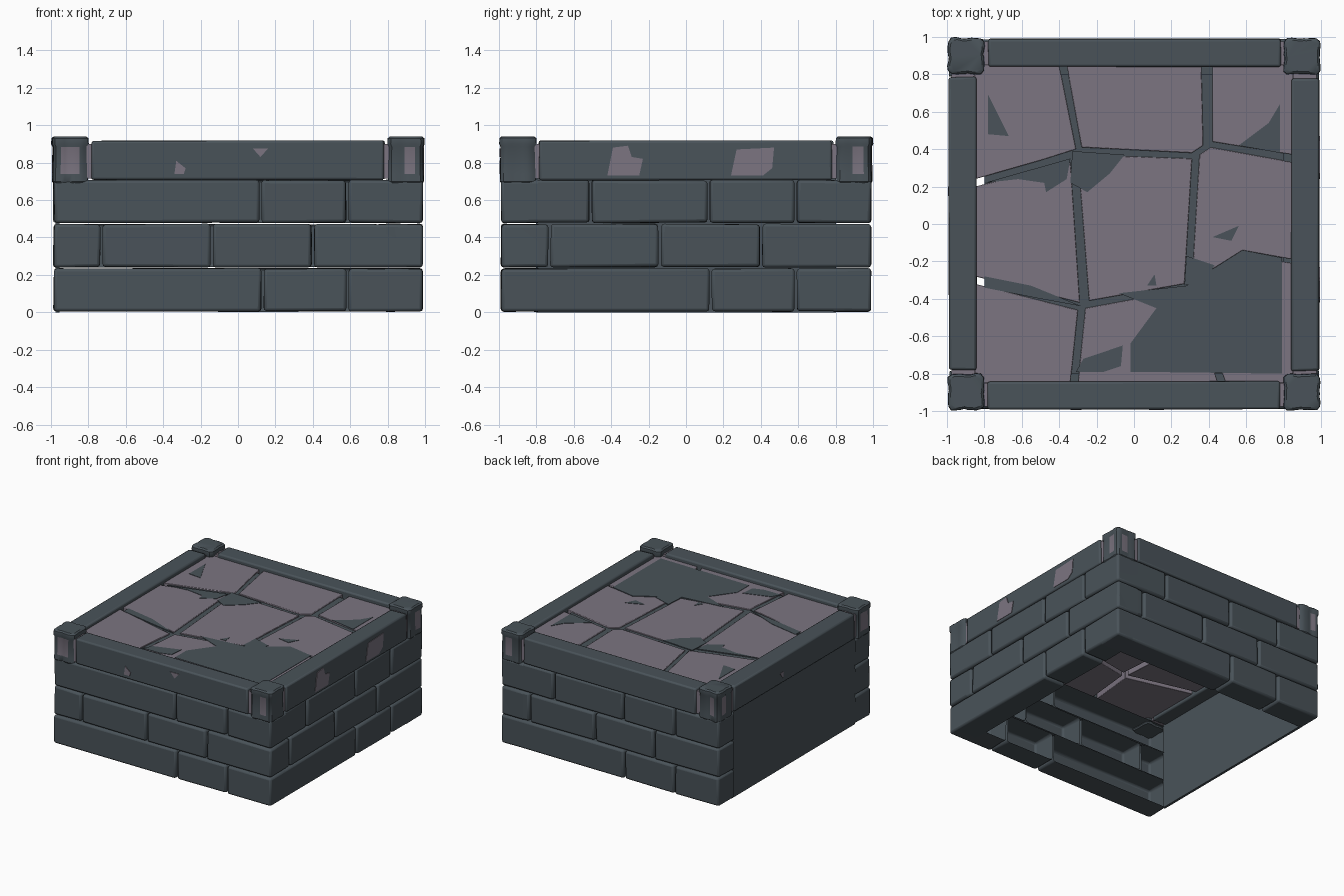
import bpy, bmesh, math, random
from mathutils import Matrix, Vector

random.seed(4)
cube = bpy.data.objects.get("Cube")
if cube:
    bpy.data.objects.remove(cube, do_unlink=True)

made = []


def material(name, rgb):
    mat = bpy.data.materials.new(name)
    mat.use_nodes = True
    color = (*rgb, 1)
    mat.diffuse_color = color
    mat.node_tree.nodes["Principled BSDF"].inputs["Base Color"].default_value = color
    return mat


slate = material("dark slate", (.067, .086, .1))
mauve = material("mauve stone", (.2, .177, .218))


def finish(bm, name, mats, matrix=None, bevel=0):
    """Turn a bmesh into an object, optionally placed and bevelled."""
    bmesh.ops.recalc_face_normals(bm, faces=bm.faces)
    if matrix:
        bm.transform(matrix)
    mesh = bpy.data.meshes.new(name)
    bm.to_mesh(mesh)
    bm.free()
    obj = bpy.data.objects.new(name, mesh)
    bpy.context.collection.objects.link(obj)
    for mat in mats:
        mesh.materials.append(mat)
    if bevel:
        mod = obj.modifiers.new("rounded edges", "BEVEL")
        mod.width, mod.segments = bevel, 2
    made.append(obj)
    return obj


def box(name, low, high, mat, matrix=None, bevel=0, jitter=0, open_back=False):
    bm = bmesh.new()
    low, high = Vector(low), Vector(high)
    bmesh.ops.create_cube(bm, size=1)
    bm.normal_update()
    back = [f for f in bm.faces if f.normal.y > .9]
    for v in bm.verts:
        for i in range(3):
            v.co[i] = (low[i] if v.co[i] < 0 else high[i]) + random.uniform(-jitter, jitter)
    if open_back:
        bmesh.ops.delete(bm, geom=back, context="FACES_ONLY")
    return finish(bm, name, [mat], matrix, bevel)


def prism(name, points, bottom, top, mat, matrix=None, bevel=0):
    """Raise a flat outline into a closed block between two heights."""
    bm = bmesh.new()
    low = [bm.verts.new((x, y, bottom)) for x, y in points]
    high = [bm.verts.new((x, y, top)) for x, y in points]
    bm.faces.new(low)
    bm.faces.new(high)
    for i in range(len(points)):
        bm.faces.new((low[i - 1], low[i], high[i], high[i - 1]))
    return finish(bm, name, [mat], matrix, bevel)


def side(turns):
    return Matrix.Rotation(turns * math.pi / 2, 4, "Z")


# Hollow-backed brick walls on three sides: running bond in three courses
EDGE, INNER, GAP = .987, .79, .007
COURSES = [(.005, .234, [.13, .585]),
           (.242, .471, [-.73, -.14, .4]),
           (.479, .706, [-.51, .12, .585])]
for turns, label in enumerate(["front", "left", "back"]):
    for bottom, top, joints in COURSES:
        stops = [-EDGE + .004] + joints + [EDGE]
        if label == "front" and -.51 in stops:
            stops.remove(-.51)
        for start, end in zip(stops, stops[1:]):
            box(label + "_brick",
                (start + (GAP if start in joints else 0), -EDGE, bottom),
                (end - (GAP if end in joints else 0), -INNER, top),
                slate, side(turns), .016, .003, open_back=True)

# Plain slab closing the remaining side
box("right_wall_panel", (-.8, -.975, 0), (.8, -.955, .72), slate, side(3))

# Top rails, with a paler core showing at their ends
for turns, label in enumerate(["front", "left", "back", "right"]):
    spin = side(turns)
    box(label + "_rail", (-.785, -.99, .708), (.78, -.842, .917), slate, spin, .012, .003)
    box(label + "_rail_core", (-.815, -.975, .715), (.815, -.85, .9), mauve, spin)

# Worn corner posts: lumpy square rings, paler in the grooves of the sides
LEVELS = [(.69, .09), (.7, .098), (.74, .097), (.885, .095), (.9, .102), (.93, .1), (.94, .088)]
SEGMENTS = 32
for turns in range(4):
    bm = bmesh.new()
    rings = []
    lumps = [random.uniform(-.025, .02) for i in range(SEGMENTS)]
    for z, half in LEVELS:
        ring = []
        for i in range(SEGMENTS):
            a = 2 * math.pi * (i + .5) / SEGMENTS
            c, s = math.cos(a), math.sin(a)
            r = half / (abs(c) ** 5 + abs(s) ** 5) ** .2
            r *= .965 - .045 * math.cos(4 * a) + .02 * math.sin(8 * a + turns) + lumps[i]
            ring.append(bm.verts.new((r * c, r * s, z)))
        rings.append(ring)
    bm.faces.new(rings[0])
    bm.faces.new(rings[-1])
    for low, high in zip(rings, rings[1:]):
        for i in range(SEGMENTS):
            j = (i + 1) % SEGMENTS
            face = bm.faces.new((low[i], low[j], high[j], high[i]))
            mid = face.calc_center_median()
            along = min(mid.x, mid.y, key=abs)
            groove = -.05 < along < (.045 if turns == 0 else 0)
            bare = turns == 1 and mid.y < -.06
            if groove and not bare and .74 < mid.z < .885 and mid.x < .07:
                face.material_index = 1
    place = side(turns) @ Matrix.Translation((-.898, -.898, 0))
    finish(bm, "corner_post", [slate, mauve], place)

# Floor: thin mortar sheet between thick irregular flagstones
FLOOR = .885
box("mortar_sheet", (-.8, -.8, .872), (.8, .8, .876), slate)
FLAGSTONES = [
    [(-.85, .85), (-.4, .85), (-.31, .4), (-.5, .34), (-.85, .24)],
    [(-.36, .85), (.36, .85), (.37, .42), (.31, .38), (-.28, .41)],
    [(.42, .85), (.85, .85), (.85, .37), (.42, .44)],
    [(-.85, .2), (-.34, .33), (-.29, -.42), (-.85, -.28)],
    [(-.3, .37), (.31, .35), (.27, -.32), (-.24, -.41)],
    [(.35, .37), (.41, .41), (.85, .33), (.85, -.19), (.58, -.14), (.31, -.31)],
    [(-.85, -.32), (-.3, -.46), (-.34, -.85), (-.85, -.85)],
    [(-.26, -.45), (.28, -.35), (.45, -.85), (-.3, -.85)],
    [(.31, -.35), (.58, -.16), (.85, -.21), (.85, -.85), (.49, -.85)],
]
for outline in FLAGSTONES:
    prism("flagstone", outline, .735, FLOOR, mauve, bevel=.004)

# Dark worn patches lying on the flagstones
FLOOR_PATCHES = [
    [(-.08, -.37), (.28, -.33), (.58, -.14), (.79, -.18), (.79, -.8), (-.02, -.79), (-.02, -.64), (.12, -.45)],
    [(-.8, .22), (-.34, .35), (-.36, .24), (-.47, .17), (-.48, .22), (-.62, .24)],
    [(-.33, .39), (-.05, .37), (-.13, .27), (-.25, .17), (-.34, .22)],
    [(-.78, .69), (-.67, .47), (-.78, .48)],
    [(.78, .64), (.78, .38), (.56, .42), (.72, .54)],
    [(.42, -.07), (.56, -.01), (.52, -.09)],
    [(.27, -.33), (.28, -.17), (.43, -.22), (.4, -.28)],
    [(-.8, -.28), (-.55, -.33), (-.28, -.44), (-.5, -.4), (-.8, -.34)],
    [(-.27, -.72), (-.06, -.65), (-.07, -.76), (-.16, -.79), (-.31, -.79)],
    [(.07, -.33), (.11, -.27), (.12, -.33)],
]
for outline in FLOOR_PATCHES:
    prism("floor_patch", outline, FLOOR - .004, FLOOR + .003, slate)

# Pale chipped patches on the rails
upright = Matrix.Rotation(math.pi / 2, 4, "X")
RAIL_PATCHES = [
    (0, [(-.33, .81), (-.28, .77), (-.29, .74), (-.34, .74)]),
    (0, [(.08, .875), (.16, .875), (.12, .83)]),
    (1, [(-.42, .73), (-.39, .88), (-.31, .89), (-.29, .83), (-.23, .82), (-.25, .73)]),
    (1, [(.24, .73), (.27, .87), (.47, .88), (.46, .77), (.41, .73)]),
    (3, [(-.2, .8), (-.15, .8), (-.16, .75)]),
]
for turns, outline in RAIL_PATCHES:
    prism("rail_patch", outline, .986, .9945, mauve, side(turns) @ upright)

# Smooth the rounded edges, keep the corners crisp
bpy.ops.object.select_all(action="DESELECT")
for obj in made:
    obj.select_set(True)
bpy.context.view_layer.objects.active = made[0]
bpy.ops.object.shade_smooth_by_angle(angle=math.radians(35))
